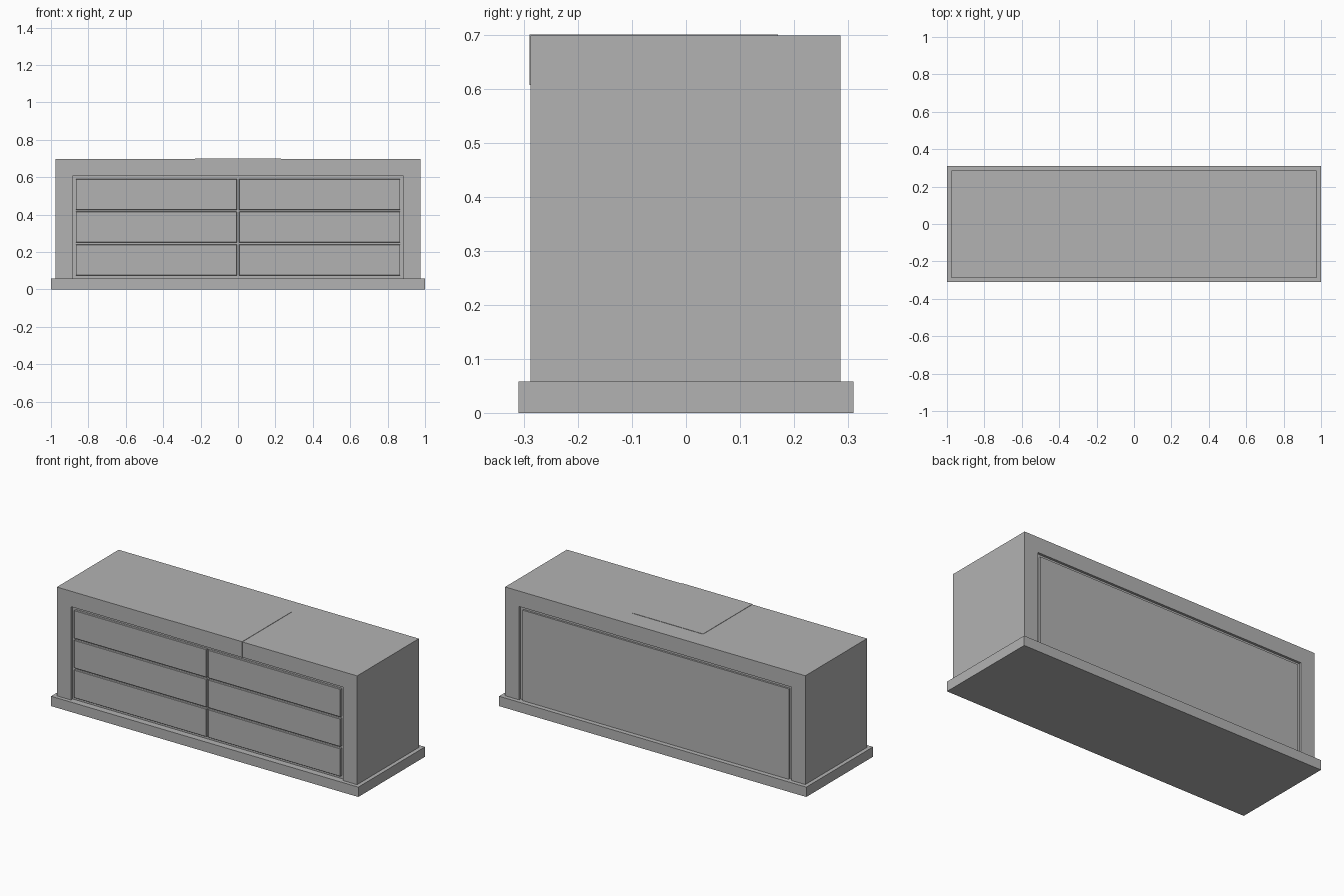
import bpy, bmesh

if "Cube" in bpy.data.objects:
    bpy.data.objects.remove(bpy.data.objects["Cube"])

grey = bpy.data.materials.new("dark_grey")
grey.diffuse_color = (0.45, 0.45, 0.45, 1)
grey.use_nodes = True
grey.node_tree.nodes["Principled BSDF"].inputs["Base Color"].default_value = grey.diffuse_color

def link(name, bm):
    me = bpy.data.meshes.new(name)
    bm.to_mesh(me)
    bm.free()
    me.materials.append(grey)
    ob = bpy.data.objects.new(name, me)
    bpy.context.collection.objects.link(ob)
    return ob

def box(name, x, y, z, bevel=0):
    """Box from (min, max) ranges on each axis."""
    bm = bmesh.new()
    bmesh.ops.create_cube(bm, size=1)
    for v in bm.verts:
        v.co = [r[0] if c < 0 else r[1] for c, r in zip(v.co, (x, y, z))]
    ob = link(name, bm)
    if bevel:
        m = ob.modifiers.new("bevel", 'BEVEL')
        m.width = bevel
        m.segments = 1
    return ob

def extrude_profile(name, points, axis, start, end):
    """Closed 2D profile extruded along x (points are y,z) or y (points are x,z)."""
    bm = bmesh.new()
    verts = [bm.verts.new((start, a, b) if axis == 'x' else (a, start, b)) for a, b in points]
    face = bm.faces.new(verts)
    out = bmesh.ops.extrude_face_region(bm, geom=[face])
    d = end - start
    bmesh.ops.translate(bm, vec=(d, 0, 0) if axis == 'x' else (0, d, 0),
                        verts=[g for g in out["geom"] if isinstance(g, bmesh.types.BMVert)])
    bmesh.ops.recalc_face_normals(bm, faces=bm.faces)
    return link(name, bm)

# plinth
box("plinth", (-1, 1), (-0.31, 0.31), (0, 0.058))

# outer shell: two sides and a thick top in one arch
W, w, B, T, t = 0.977, 0.886, 0.058, 0.698, 0.607
extrude_profile("outer_shell",
                [(-W, B), (-W, T), (W, T), (W, B), (w, B), (w, t), (-w, t), (-w, B)],
                'y', -0.288, 0.286)

# inner carcass, leaving a shadow groove inside the shell, and back panel almost flush
box("inner_carcass", (-w, w), (-0.272, 0.272), (B, t))
box("back_panel", (-0.867, 0.867), (0.26, 0.283), (B, 0.59))

# drawer fronts: two columns, three rows
for side, sx in (("left", -1), ("right", 1)):
    for row in range(3):
        z0 = 0.075 + row * 0.175
        box(f"drawer_{side}_{row + 1}", sorted((sx * 0.005, sx * 0.867)),
            (-0.286, -0.25), (z0, z0 + 0.165), 0.002)

# thin runner cloth folded over the front edge
extrude_profile("runner_cloth",
                [(0.17, T), (0.17, T + 0.002), (-0.29, T + 0.002), (-0.29, t), (-0.288, t), (-0.288, T)],
                'x', -0.23, 0.23)
